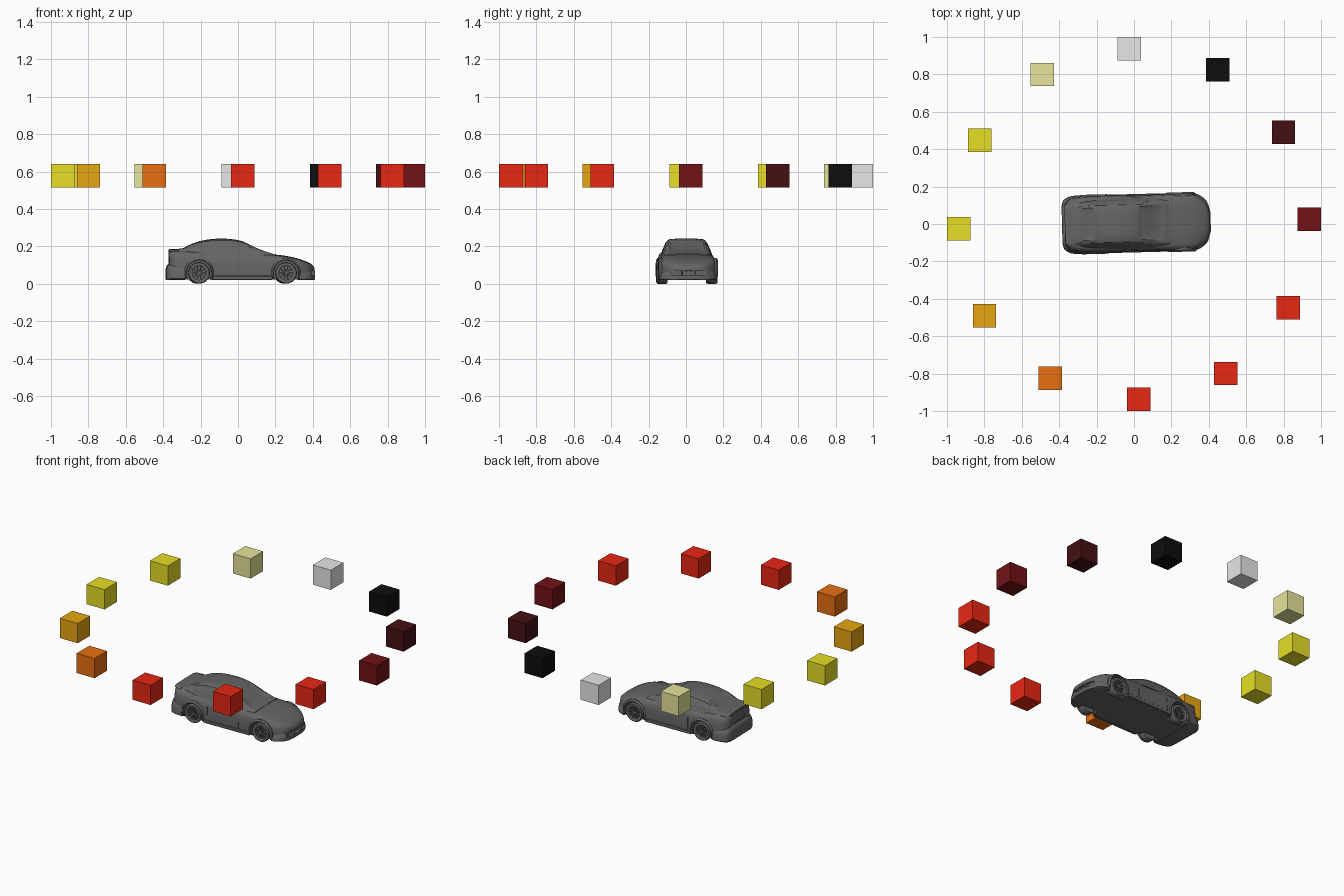
import bpy, bmesh
from math import pi, sin, cos, radians
from mathutils import Matrix, Vector

old = bpy.data.objects.get("Cube")
if old:
    bpy.data.objects.remove(old, do_unlink=True)


def material(name, rgb):
    m = bpy.data.materials.new(name)
    m.use_nodes = True
    m.diffuse_color = (*rgb, 1)
    m.node_tree.nodes["Principled BSDF"].inputs["Base Color"].default_value = (*rgb, 1)
    return m


GREY = material("graphite", (0.13, 0.13, 0.13))
RED = material("red", (0.8, 0.02, 0.006))
ORANGE = material("orange", (0.8, 0.16, 0.006))
AMBER = material("amber", (0.8, 0.38, 0.006))
YELLOW = material("yellow", (0.8, 0.74, 0.02))
CREAM = material("pale yellow", (0.8, 0.78, 0.33))
SILVER = material("light grey", (0.8, 0.8, 0.8))
BLACK = material("black", (0.004, 0.004, 0.004))
DARK = material("dark maroon", (0.06, 0.005, 0.007))
MAROON = material("maroon", (0.17, 0.006, 0.008))

car = []


def finish(name, bm, mat=GREY, smooth=None, on_car=True):
    bmesh.ops.recalc_face_normals(bm, faces=bm.faces)
    mesh = bpy.data.meshes.new(name)
    bm.to_mesh(mesh)
    bm.free()
    ob = bpy.data.objects.new(name, mesh)
    bpy.context.scene.collection.objects.link(ob)
    mesh.materials.append(mat)
    bpy.ops.object.select_all(action="DESELECT")
    ob.select_set(True)
    bpy.context.view_layer.objects.active = ob
    if smooth:
        bpy.ops.object.shade_smooth_by_angle(angle=radians(smooth))
    if on_car:
        car.append(ob)
    return ob


def add_box(bm, centre, size):
    bmesh.ops.create_cube(bm, size=1, matrix=Matrix.Translation(centre) @ Matrix.Diagonal((*size, 1)))


def add_cylinder(bm, centre, radius, depth, sides=32):
    bmesh.ops.create_cone(bm, cap_ends=True, segments=sides, radius1=radius, radius2=radius, depth=depth,
                          matrix=Matrix.Translation(centre) @ Matrix.Rotation(pi / 2, 4, "X"))


def smooth_path(keys, steps):
    """Smooth curve through a list of key tuples."""
    keys = [Vector(k) for k in keys]
    out = []
    for i in range(len(keys) - 1):
        a, b = keys[max(i - 1, 0)], keys[i]
        c, d = keys[i + 1], keys[min(i + 2, len(keys) - 1)]
        for s in range(steps):
            t = s / steps
            out.append(0.5 * (2 * b + (c - a) * t + (2 * a - 5 * b + 4 * c - d) * t ** 2
                              + (3 * b - a - 3 * c + d) * t ** 3))
    return out + [keys[-1]]


def loft(stations, section, steps=4):
    """Skin mirrored half sections placed along x."""
    bm = bmesh.new()
    rings = []
    for st in smooth_path(stations, steps):
        half = section(*st[1:])
        pts = half + [(-y, z) for y, z in reversed(half[1:-1])]
        rings.append([bm.verts.new((st[0], y, z)) for y, z in pts])
    n = len(rings[0])
    for a, b in zip(rings, rings[1:]):
        for i in range(n):
            bm.faces.new((a[i], a[(i + 1) % n], b[(i + 1) % n], b[i]))
    bm.faces.new(rings[0])
    bm.faces.new(rings[-1])
    bmesh.ops.recalc_face_normals(bm, faces=bm.faces)
    return bm


def body_section(w, low, shoulder, top):
    h = shoulder - low
    return [(0, low), (0.93 * w, low), (w, low + 0.12 * h), (w, low + 0.4 * h), (0.985 * w, low + 0.75 * h),
            (0.96 * w, shoulder), (0.91 * w, shoulder + 0.5 * (top - shoulder)),
            (0.8 * w, shoulder + 0.8 * (top - shoulder)), (0.45 * w, top - 0.002), (0, top)]


def cabin_section(w, roof_w, low, top):
    h = top - low
    return [(0, low), (w, low), (w + 0.3 * (roof_w - w), low + 0.4 * h), (w + 0.65 * (roof_w - w), low + 0.75 * h),
            (roof_w, top - 0.1 * h), (0.88 * roof_w, top - 0.03 * h), (0.45 * roof_w, top), (0, top)]


WHEEL_X = (-0.212, 0.253)
WHEEL_Z, WHEEL_R = 0.058, 0.058

# Main body: x, half width, underside, shoulder, top
body = finish("body", loft([
    (-0.37, 0.105, 0.03, 0.13, 0.176), (-0.355, 0.13, 0.025, 0.135, 0.181), (-0.32, 0.147, 0.022, 0.14, 0.183),
    (-0.21, 0.154, 0.022, 0.14, 0.175), (0, 0.151, 0.022, 0.13, 0.165), (0.15, 0.152, 0.022, 0.13, 0.16),
    (0.25, 0.153, 0.022, 0.125, 0.15), (0.32, 0.147, 0.022, 0.11, 0.135), (0.37, 0.12, 0.022, 0.09, 0.117),
    (0.395, 0.085, 0.025, 0.08, 0.103), (0.407, 0.045, 0.035, 0.07, 0.088)], body_section), smooth=35)

# Bumpers wrapped around both ends
rear_bumper = finish("rear_bumper", loft([
    (-0.385, 0.1, 0.022, 0.06, 0.085), (-0.374, 0.132, 0.02, 0.075, 0.105), (-0.34, 0.152, 0.02, 0.08, 0.11),
    (-0.287, 0.157, 0.02, 0.08, 0.11)], body_section), smooth=35)
front_bumper = finish("front_bumper", loft([
    (0.325, 0.153, 0.02, 0.05, 0.08), (0.36, 0.138, 0.02, 0.05, 0.08), (0.393, 0.105, 0.02, 0.05, 0.075),
    (0.41, 0.05, 0.022, 0.05, 0.07)], body_section), smooth=35)

# Cabin with recessed side windows, windscreen and rear window
bm = loft([
    (-0.345, 0.11, 0.1, 0.16, 0.18), (-0.29, 0.125, 0.095, 0.155, 0.194), (-0.23, 0.133, 0.1, 0.15, 0.221),
    (-0.14, 0.138, 0.1, 0.15, 0.239), (-0.05, 0.139, 0.1, 0.15, 0.24), (0.03, 0.139, 0.1, 0.15, 0.225),
    (0.11, 0.134, 0.105, 0.145, 0.187), (0.19, 0.12, 0.11, 0.14, 0.158)], cabin_section)
mid = {f: f.calc_center_median() for f in bm.faces}
sides = [[f for f, c in mid.items() if s * f.normal.y > 0.6 and c.z > 0.15 and -0.24 < c.x < 0.09] for s in (-1, 1)]
screens = [[f for f, c in mid.items() if f.normal.z > 0.5 and abs(c.y) < 0.09 and a < c.x < b]
           for a, b in ((0.03, 0.16), (-0.31, -0.2))]
for pane in sides + screens:
    bmesh.ops.inset_region(bm, faces=pane, thickness=0.004, depth=-0.002, use_even_offset=True)
finish("cabin", bm, smooth=35)

# Openings: wheel arches, front grille, rear plate recess and door seams
bm = bmesh.new()
for x in WHEEL_X:
    for s in (-1, 1):
        add_cylinder(bm, (x, s * 0.145, WHEEL_Z), 0.067, 0.1)
for y in (-0.067, 0, 0.067):
    add_box(bm, (0.415, y, 0.056), (0.05, 0.06, 0.026))
add_box(bm, (-0.375, 0, 0.125), (0.018, 0.11, 0.025))
for x in (-0.115, 0.1):
    for s in (-1, 1):
        add_box(bm, (x, s * 0.155, 0.09), (0.003, 0.014, 0.09))
cutter = finish("opening_cutter", bm, on_car=False)
cutter.hide_render = True
for ob in (body, rear_bumper, front_bumper):
    mod = ob.modifiers.new("openings", "BOOLEAN")
    mod.operation, mod.solver, mod.object = "DIFFERENCE", "EXACT", cutter
    bpy.context.view_layer.objects.active = ob
    bpy.ops.object.modifier_apply(modifier=mod.name)
bpy.data.objects.remove(cutter, do_unlink=True)


def lathe(bm, profile, centre, side, segments=32):
    """Turn a radius / depth profile around the axle."""
    rings = []
    for i in range(segments):
        a = 2 * pi * i / segments
        rings.append([bm.verts.new((centre[0] + r * cos(a), side * y, centre[1] + r * sin(a))) for r, y in profile])
    n = len(profile)
    for i in range(segments):
        a, b = rings[i], rings[(i + 1) % segments]
        for j in range(n):
            bm.faces.new((a[j], a[(j + 1) % n], b[(j + 1) % n], b[j]))


for axle, x in zip(("rear", "front"), WHEEL_X):
    for side, hand in ((-1, "right"), (1, "left")):
        # Tyre
        bm = bmesh.new()
        lathe(bm, [(0.041, 0.11), (0.054, 0.11), (0.058, 0.116), (0.058, 0.15), (0.054, 0.157), (0.041, 0.157)],
              (x, WHEEL_Z), side)
        finish(f"{axle}_{hand}_tyre", bm, smooth=40)
        # Rim with spokes
        bm = bmesh.new()
        lathe(bm, [(0.037, 0.115), (0.043, 0.115), (0.043, 0.158), (0.037, 0.154)], (x, WHEEL_Z), side)
        add_cylinder(bm, (x, side * 0.125, WHEEL_Z), 0.038, 0.02)
        add_cylinder(bm, (x, side * 0.144, WHEEL_Z), 0.01, 0.022, 16)
        for k in range(10):
            spoke = Matrix.Translation((x, side * 0.147, WHEEL_Z)) @ Matrix.Rotation(k * pi / 5, 4, "Y")
            bmesh.ops.create_cube(bm, size=1, matrix=spoke @ Matrix.Translation((0.023, 0, 0))
                                  @ Matrix.Diagonal((0.034, 0.009, 0.005, 1)))
        finish(f"{axle}_{hand}_rim", bm, smooth=40)
        # Arch flare: a flattened half ring
        bm = bmesh.new()
        arcs = []
        for k in range(21):
            a = radians(-15) + radians(210) * k / 20
            arcs.append([bm.verts.new((x + r * cos(a), side * y, WHEEL_Z + r * sin(a)))
                         for r, y in ((0.066, 0.13), (0.066, 0.157), (0.071, 0.159), (0.08, 0.151), (0.08, 0.13))])
        for a, b in zip(arcs, arcs[1:]):
            for j in range(5):
                bm.faces.new((a[j], a[(j + 1) % 5], b[(j + 1) % 5], b[j]))
        bm.faces.new(arcs[0])
        bm.faces.new(arcs[-1])
        finish(f"{axle}_{hand}_arch", bm, smooth=40)

# Side skirts
for side, hand in ((-1, "right"), (1, "left")):
    bm = bmesh.new()
    add_box(bm, (0.02, side * 0.147, 0.032), (0.32, 0.018, 0.022))
    bmesh.ops.bevel(bm, geom=bm.edges[:], offset=0.003, segments=1, affect="EDGES")
    finish(f"{hand}_skirt", bm)

# Boot lip
finish("boot_lip", loft([(-0.369, 0.1, 0.172, 0.178, 0.184), (-0.355, 0.115, 0.172, 0.178, 0.186),
                         (-0.32, 0.12, 0.172, 0.178, 0.186)], body_section), smooth=35)

# Turn the whole car slightly, as the ring of blocks is
for ob in car:
    ob.matrix_world = Matrix.Translation((0, 0.004, 0)) @ Matrix.Rotation(radians(1.5), 4, "Z")

# Ring of floating blocks
for i, mat in enumerate((MAROON, DARK, BLACK, SILVER, CREAM, YELLOW, YELLOW, AMBER, ORANGE, RED, RED, RED)):
    a = radians(1.5 + 30 * i)
    bm = bmesh.new()
    add_box(bm, (0.9375 * cos(a), 0.9375 * sin(a), 0.578), (0.125, 0.125, 0.125))
    finish(f"block_{i + 1}", bm, mat, on_car=False)
